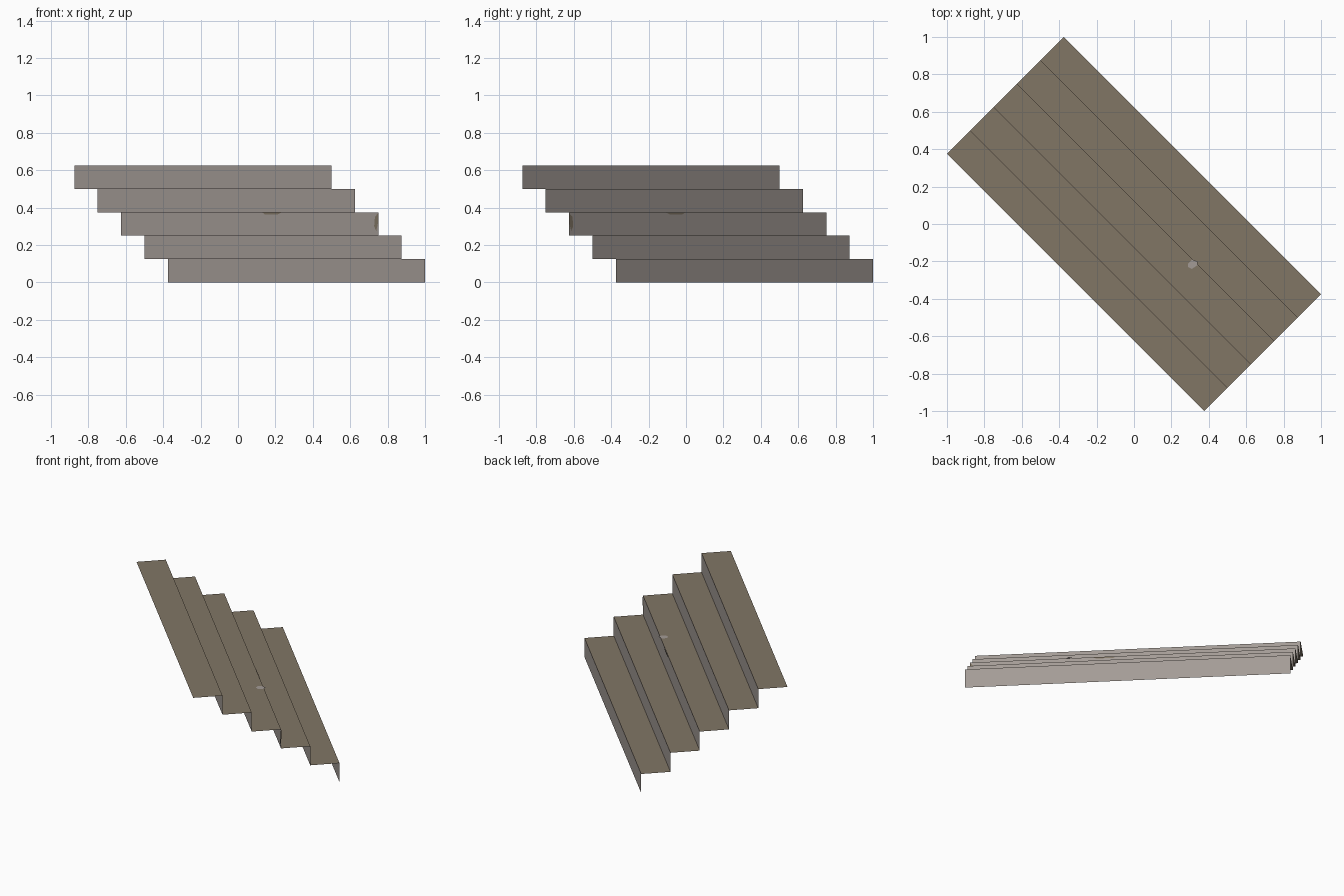
import bpy
from mathutils import Vector

default = bpy.data.objects.get("Cube")
if default:
    bpy.data.objects.remove(default, do_unlink=True)


def make_material(name, rgb):
    mat = bpy.data.materials.new(name)
    mat.use_nodes = True
    mat.diffuse_color = (*rgb, 1)
    mat.node_tree.nodes["Principled BSDF"].inputs["Base Color"].default_value = (*rgb, 1)
    return mat


brown = make_material("brown_tread", (0.22, 0.18, 0.13))
grey = make_material("warm_grey_riser", (0.37, 0.33, 0.305))

STEPS = 5
SIZE = 0.125                        # riser height, and tread shift on each axis
LEFT = Vector((-0.375, 1, 0))       # ends of the lowest edge
RIGHT = Vector((1, -0.375, 0))
BACK = Vector((-SIZE, -SIZE, 0))
UP = Vector((0, 0, SIZE))


def add_sheet(name, corners, mat):
    mesh = bpy.data.meshes.new(name)
    mesh.from_pydata(corners, [], [range(len(corners))])
    mesh.materials.append(mat)
    obj = bpy.data.objects.new(name, mesh)
    bpy.context.collection.objects.link(obj)
    return obj


# Flight of open sheet steps, climbing diagonally
for i in range(STEPS):
    a = LEFT + (BACK + UP) * i
    b = RIGHT + (BACK + UP) * i
    add_sheet(f"riser_{i + 1}", [b, a, a + UP, b + UP], grey)
    add_sheet(f"tread_{i + 1}", [b + UP, a + UP, a + UP + BACK, b + UP + BACK], brown)

# Small worn marks on the third step
base_a = LEFT + (BACK + UP) * 2
along = RIGHT - LEFT
out = Vector((1, 1, 0)).normalized() * 0.002


def riser_mark(name, outline):
    for side, offset in (("front", out), ("rear", -out)):
        pts = [base_a + along * u + UP * v + offset for u, v in outline]
        add_sheet(f"{name}_{side}", pts if side == "rear" else pts[::-1], brown)


riser_mark("riser_mark_middle", [(0.55, 0.99), (0.56, 0.91), (0.61, 0.91), (0.625, 0.99)])
riser_mark("riser_mark_end", [(0.988, 0.8), (0.985, 0.4), (0.993, 0.2), (0.999, 0.5), (0.999, 0.95)])

tread_z = SIZE * 3 + 0.002
add_sheet("tread_mark", [(x, y, tread_z) for x, y in
          ((0.29, -0.23), (0.31, -0.24), (0.34, -0.22), (0.34, -0.2), (0.31, -0.19), (0.29, -0.21))], grey)
